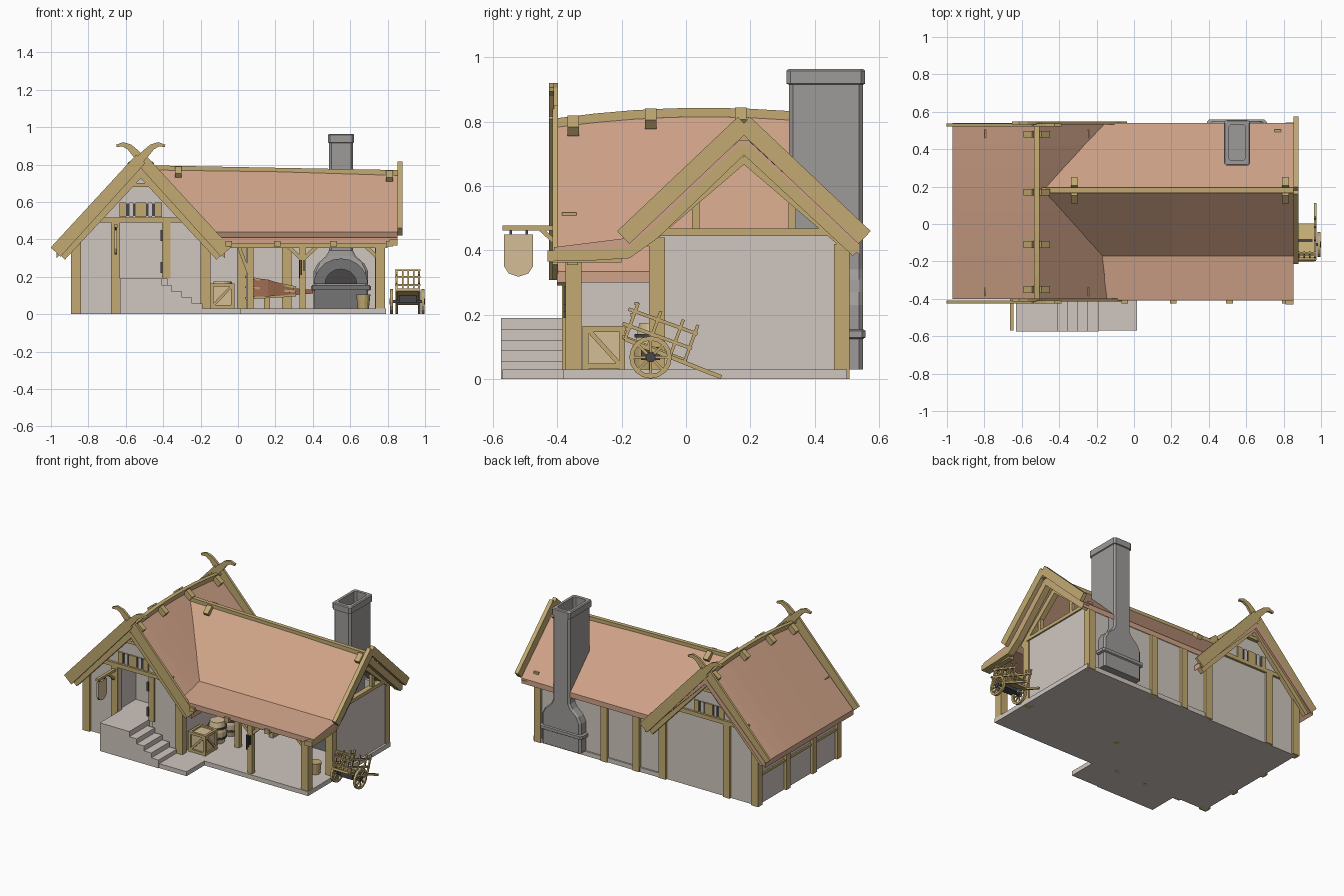
import bpy, bmesh, math
from mathutils import Vector

if "Cube" in bpy.data.objects:
    bpy.data.objects.remove(bpy.data.objects["Cube"])

def lin(c):
    return c / 255 / 12.92 if c < 11 else ((c / 255 + .055) / 1.055) ** 2.4
M = {}
for n, rgb in dict(timber=(194, 170, 114), plaster=(208, 198, 191), roof=(208, 163, 136), stone=(158, 155, 153),
                   iron=(72, 70, 70), dark_stone=(118, 117, 118), leather=(160, 108, 82), pale_wood=(212, 190, 150)).items():
    M[n] = bpy.data.materials.new(n)
    M[n].diffuse_color = (*[lin(c) for c in rgb], 1)

def mesh(name, verts, faces, mat):
    me = bpy.data.meshes.new(name)
    me.from_pydata([tuple(v) for v in verts], [], faces)
    bm = bmesh.new(); bm.from_mesh(me)
    bmesh.ops.recalc_face_normals(bm, faces=bm.faces)
    bm.to_mesh(me); bm.free()
    me.materials.append(M[mat])
    bpy.context.collection.objects.link(bpy.data.objects.new(name, me))
def loft(name, rings, mat):
    n, m = len(rings[0]), len(rings)
    faces = [(r*n+i, r*n+(i+1) % n, (r+1)*n+(i+1) % n, (r+1)*n+i) for r in range(m-1) for i in range(n)]
    mesh(name, [v for r in rings for v in r], faces + [tuple(range(n)), tuple(range((m-1)*n, m*n))], mat)
def put(axis, p, t):
    return {'x': (t, p[0], p[1]), 'y': (p[0], t, p[1]), 'z': (p[0], p[1], t)}[axis]
def extrude(name, pts, axis, a, b, mat):
    loft(name, [[put(axis, p, t) for p in pts] for t in (a, b)], mat)
def box(name, x0, x1, y0, y1, z0, z1, mat='timber'):
    extrude(name, [(x0, y0), (x1, y0), (x1, y1), (x0, y1)], 'z', z0, z1, mat)
def strip(name, pts, widths, axis, a, b, mat='timber'):
    """Flat board following a path, with a width at each point."""
    P, L, R = [Vector(p) for p in pts], [], []
    for i, p in enumerate(P):
        d = (P[min(i+1, len(P)-1)] - P[max(i-1, 0)]).normalized()
        n = Vector((-d.y, d.x)) * widths[i] / 2
        L.append(p + n); R.append(p - n)
    extrude(name, L + R[::-1], axis, a, b, mat)
def beam(name, p, q, w, mat='timber'):
    p, q = Vector(p), Vector(q)
    quat = (q - p).to_track_quat('Z', 'Y')
    c = [quat @ Vector((s*w/2, t*w/2, 0)) for s, t in ((-1, -1), (1, -1), (1, 1), (-1, 1))]
    loft(name, [[e + v for v in c] for e in (p, q)], mat)
def lathe(name, c, axis, prof, mat, n=14):
    """Rings of (radius, offset) about an axis through the 2D centre c."""
    loft(name, [[put(axis, (c[0] + r*math.cos(i*math.tau/n), c[1] + r*math.sin(i*math.tau/n)), t)
                 for i in range(n)] for r, t in prof], mat)

CX = -.52
# house walls with door opening
extrude('front_wall_left', [(-.87, 0), (-.63, 0), (-.63, .49), (-.78, .49), (-.87, .4)], 'y', -.37, -.35, 'plaster')
extrude('front_wall_right', [(-.38, 0), (-.17, 0), (-.17, .4), (-.26, .49), (-.38, .49)], 'y', -.37, -.35, 'plaster')
extrude('front_gable', [(-.78, .49), (-.26, .49), (CX, .76)], 'y', -.37, -.35, 'plaster')
extrude('back_wall', [(-.87, 0), (-.17, 0), (-.17, .4), (CX, .76), (-.87, .4)], 'y', .47, .49, 'plaster')
box('house_left_wall', -.875, -.855, -.37, .49, 0, .4, 'plaster')
box('house_right_wall', -.185, -.165, -.37, .49, 0, .4, 'plaster')
box('house_floor', -.86, -.18, -.36, .48, 0, .19, 'plaster')
box('entry_back_wall', -.66, -.36, -.17, -.15, .19, .5, 'plaster')
box('entry_side_wall', -.66, -.645, -.36, -.16, .19, .5, 'plaster')
box('door_jamb', -.405, -.362, -.378, -.15, .19, .49)
for z in (.25, .42):
    box('hinge', -.415, -.4, -.385, -.37, z-.03, z+.03, 'iron')
for y0, y1 in ((-.385, -.34), (.46, .505)):
    for x0, x1 in ((-.893, -.84), (-.2, -.147)):
        box('house_corner_post', x0, x1, y0, y1, 0, .4)
    box('house_post', -.68, -.63, y0, y1, 0, .5)
    box('house_tie_beam', -.8, -.24, y0, y1, .49, .517)
    box('gable_collar', -.6, -.44, y0-.008, y1+.008, .68, .7)
for y in (-.1, .18):
    box('left_side_post', -.893, -.85, y-.022, y+.022, 0, .4)
box('left_side_rail', -.885, -.86, -.36, .48, .19, .205)
# gable vents with slats
for y0, y1 in ((-.375, -.37), (.49, .495)):
    box('vent', -.63, -.41, y0, y1, .525, .592, 'iron')
    for x, w in ((-.615, .035), (-.57, .018), (CX, .055), (-.47, .018), (-.425, .035)):
        box('vent_slat', x-w/2, x+w/2, y0-.004, y1+.004, .52, .596, 'plaster' if w < .02 else 'timber')

# house roof with bowed ridge
ridge_z = lambda y: .8 + .035 * max(0, 1 - ((y - .06) / .48) ** 2)
YS = [-.4 + .94 * i / 8 for i in range(9)]
loft('house_roof', [[(-.97, y, .335), (CX, y, ridge_z(y)-.01), (-.07, y, .335), (-.07, y, .3),
                     (CX, y, ridge_z(y)-.055), (-.97, y, .3)] for y in YS], 'roof')
loft('house_ridge_pole', [[(CX+dx, y, ridge_z(y)+dz) for dx, dz in ((-.014, -.02), (.014, -.02), (.014, .008), (-.014, .008))]
                          for y in YS], 'timber')
for s in (-1, 1):
    for y in (-.35, -.11, .17, .48):
        beam('ridge_peg', (CX+s*.015, y, ridge_z(y)-.004), (CX+s*.06, y, ridge_z(y)-.04), .036)
    # barge boards crossing into curled horns
    for y in (-.412, .535):
        q, iy = y + s*.006, y + (.025 if y < 0 else -.025)
        strip('barge_board', [(CX+s*.455, .332), (CX, .83)], [.072, .066], 'y', q-.008, q+.008)
        strip('horn', [(CX+s*.02, .81), (CX-s*.025, .858), (CX-s*.06, .893), (CX-s*.095, .908), (CX-s*.13, .9)],
              [.045, .042, .032, .024, .012], 'y', q-.008, q+.008)
        strip('under_rafter', [(CX+s*.42, .305), (CX, .755)], [.04, .04], 'y', iy-.014, iy+.014)

# steps
box('porch_landing', -.63, -.41, -.575, -.36, 0, .19, 'plaster')
for i, x in enumerate((-.355, -.3, -.245, -.19)):
    box('step', -.42, x, -.575, -.38, 0, .155 - .033*i, 'plaster')
box('step_slab', -.42, .015, -.57, -.37, 0, .03, 'plaster')
# hanging sign
box('sign_arm', -.664, -.644, -.57, -.38, .462, .478)
beam('sign_brace', (-.654, -.39, .41), (-.654, -.45, .465), .014)
for y in (-.545, -.495):
    box('sign_hook', -.657, -.651, y-.004, y+.004, .44, .465, 'iron')
extrude('sign_board', [(-.565, .45), (-.475, .45), (-.475, .35), (-.49, .328), (-.52, .318), (-.55, .328), (-.565, .35)],
        'x', -.661, -.647, 'pale_wood')

# workshop shell
box('workshop_floor', -.17, .79, -.38, .5, 0, .03, 'plaster')
box('workshop_right_wall', .755, .775, -.09, .49, 0, .45, 'plaster')
box('workshop_back_wall', -.17, .77, .47, .49, 0, .42, 'plaster')
for x, y, h in ((.345, -.35, .38), (.76, -.35, .38), (.76, -.09, .44), (.065, -.09, .42)):
    w = .017 if x < .5 else .025
    box('workshop_post', x-w, x+w, y-w, y+w, .03 if y < -.2 else 0, h)
for x in (.26, .02, .757):
    box('back_post', x-.025, x+.025, .46, .508, 0, .42)
box('eave_beam', -.12, .8, -.37, -.335, .355, .385)
for x in (-.05, .21, .51, .81):
    box('rafter_end', x-.018, x+.018, -.425, -.2, .362, .39)
for x, s in ((.345, -1), (.345, 1), (.76, -1)):
    beam('post_brace', (x, -.35, .29), (x+s*.09, -.35, .375), .02)
beam('wall_brace', (.065, -.09, .2), (-.01, -.09, .4), .018)
# open gable truss and verge boards
box('gable_tie_beam', .75, .785, -.1, .505, .445, .468)
for y in (.03, .33):
    box('gable_strut', .755, .78, y-.012, y+.012, .46, .58)
for s in (-1, 1):
    strip('truss_rafter', [(.18+s*.31, .425), (.18, .69)], [.035]*2, 'x', .75, .785)
    strip('workshop_barge', [(.18+s*.375, .44), (.18, .795)], [.055]*2, 'x', .853, .88)
strip('porch_edge_board', [(-.43, .383), (-.3, .385), (-.18, .392), (-.1, .45), (.18, .72)], [.034]*5, 'x', .81, .853)
strip('rear_edge_board', [(.53, .395), (.18, .72)], [.034]*2, 'x', .81, .853)

# workshop roof, meeting the house roof in valleys
def section(x, zr):
    top = [(-.41, .41), (-.17, .44), (.18, zr), (.54, .42)]
    prof = top + [(y, z-.035) for y, z in top[::-1]]
    return [(x if x is not None else -.09 - (z-.335)/1.06, y, z) for y, z in prof]
loft('workshop_roof', [section(None, .785), section(.2, .775), section(.853, .755)], 'roof')
loft('workshop_ridge_pole', [[(x, .166, z), (x, .194, z), (x, .194, z+.028), (x, .166, z+.028)]
                             for x, z in ((-.5, .768), (.87, .742))], 'timber')
for x, z, s in ((-.32, .775, -1), (-.32, .775, 1), (.81, .755, -1), (.81, .755, 1)):
    beam('ridge_peg', (x, .18+s*.015, z), (x, .18+s*.06, z-.038), .036)

# forge and chimney
def rect(x0, x1, y0, y1, z, c=.012):
    return [(x0+c, y0, z), (x1-c, y0, z), (x1, y0+c, z), (x1, y1-c, z), (x1-c, y1, z), (x0+c, y1, z),
            (x0, y1-c, z), (x0, y0+c, z)]
loft('chimney', [rect(*r) for r in (
    (.405, .695, .2, .55, .03), (.405, .695, .2, .55, .125), (.39, .71, .19, .558, .13), (.39, .71, .19, .558, .15),
    (.405, .695, .22, .55, .155), (.405, .695, .22, .55, .23), (.425, .675, .235, .55, .27), (.47, .63, .28, .55, .31),
    (.487, .615, .32, .55, .34), (.487, .615, .32, .55, .915), (.481, .621, .312, .556, .918), (.481, .621, .312, .556, .958),
    (.487, .615, .318, .55, .963), (.505, .597, .34, .53, .963), (.505, .597, .34, .53, .75))], 'stone')
arc = lambda r: [(.55 + r*math.cos(a*math.pi/10), .16 + r*.95*math.sin(a*math.pi/10)) for a in range(11)]
extrude('forge_arch', arc(.145) + arc(.085)[::-1], 'y', .17, .24, 'dark_stone')
extrude('forge_mouth', arc(.086), 'y', .21, .219, 'iron')
box('forge_shelf', .395, .705, .15, .21, .13, .155, 'dark_stone')
box('forge_hearth', .41, .69, .16, .21, .03, .13, 'dark_stone')

# crate, barrels, bucket, bellows and tools
box('crate', -.138, -.03, -.31, -.2, .04, .155, 'pale_wood')
for x in (-.14, -.028):
    for y in (-.312, -.198):
        box('crate_post', x-.009, x+.009, y-.009, y+.009, .03, .165)
    beam('crate_brace', (x, -.305, .155), (x, -.205, .045), .014)
for z in (.04, .156):
    for y in (-.312, -.198):
        box('crate_rail', -.14, -.028, y-.008, y+.008, z-.009, z+.009)
    for x in (-.14, -.028):
        box('crate_side_rail', x-.008, x+.008, -.312, -.198, z-.009, z+.009)
beam('crate_brace', (-.135, -.312, .045), (-.033, -.312, .15), .014)
for x, y in ((-.085, -.1), (-.08, .04)):
    lathe('barrel', (x, y), 'z', [(.045, .03), (.058, .08), (.06, .11), (.046, .175)], 'pale_wood')
    for z in (.07, .135):
        lathe('barrel_hoop', (x, y), 'z', [(.061, z-.006), (.061, z+.006)], 'iron')
lathe('bucket', (.67, -.13), 'z', [(.03, .03), (.038, .105)], 'timber')
loft('bellows', [[(x, .17-w, z-h), (x, .17+w, z-h), (x, .17+w, z+h), (x, .17-w, z+h)] for x, w, h, z in
                 ((.06, .06, .05, .145), (.16, .075, .045, .14), (.3, .03, .018, .12), (.4, .01, .01, .12))], 'leather')
for z0, z1 in ((.2, .142), (.085, .1), (.145, .12)):
    beam('bellows_board', (.04, .095, z0), (.31, .14, z1), .012)
box('bellows_stand', .14, .17, .13, .21, .03, .1)
box('tool_rail', -.02, .42, -.1, -.08, .375, .395)
for i, x in enumerate((.325, .335, .35)):
    box('hanging_tool', x, x+.006, -.38, -.37, .19+.02*i, .29, 'iron')

# handcart
CY, CZ, n = -.11, .068, 16
for x in (.82, .99):
    v = [(x+dx, CY + r*math.cos(i*math.tau/n), CZ + r*math.sin(i*math.tau/n))
         for r, dx in ((.066, -.008), (.066, .008), (.052, .008), (.052, -.008)) for i in range(n)]
    mesh('wheel_rim', v, [(k*n+i, k*n+(i+1) % n, (k+1) % 4*n+(i+1) % n, (k+1) % 4*n+i) for k in range(4) for i in range(n)], 'timber')
    lathe('wheel_hub', (CY, CZ), 'x', [(.016, x-.01), (.016, x+.01)], 'iron', 10)
    for i in range(8):
        c, s = math.cos(i*math.tau/8), math.sin(i*math.tau/8)
        beam('spoke', (x, CY+.014*c, CZ+.014*s), (x, CY+.055*c, CZ+.055*s), .008)
beam('axle', (.815, CY, CZ), (.995, CY, CZ), .016, 'iron')
extrude('cart_bed', [(-.2, .125), (.0, .05), (.004, .062), (-.196, .138)], 'x', .85, .965, 'timber')
box('cart_underframe', .86, .955, -.14, -.08, .06, .1, 'iron')
for x in (.848, .968):
    beam('cart_shaft', (x, -.19, .125), (x, .11, .006), .013)
    for d in (.045, .09):
        beam('cart_rail', (x, -.215+d*.4, .128+d), (x, .0+d*.4, .05+d), .011)
    for y in (-.19, -.12, -.05, -.005):
        z = .122 - (y+.19)*.37
        beam('cart_stake', (x, y, z), (x, y+.042, z+.115), .01)
for d, x in ((.03, .88), (.075, .91), (.11, .94)):
    beam('cart_end_rail', (.84, -.195+d*.37, .125+d), (.975, -.195+d*.37, .125+d), .01)
    beam('cart_end_stake', (x, -.19, .125), (x, -.148, .238), .009)

for m in bpy.data.materials:
    if m.users and not m.is_grease_pencil:
        m.use_nodes = True
        m.node_tree.nodes["Principled BSDF"].inputs["Base Color"].default_value = m.diffuse_color
